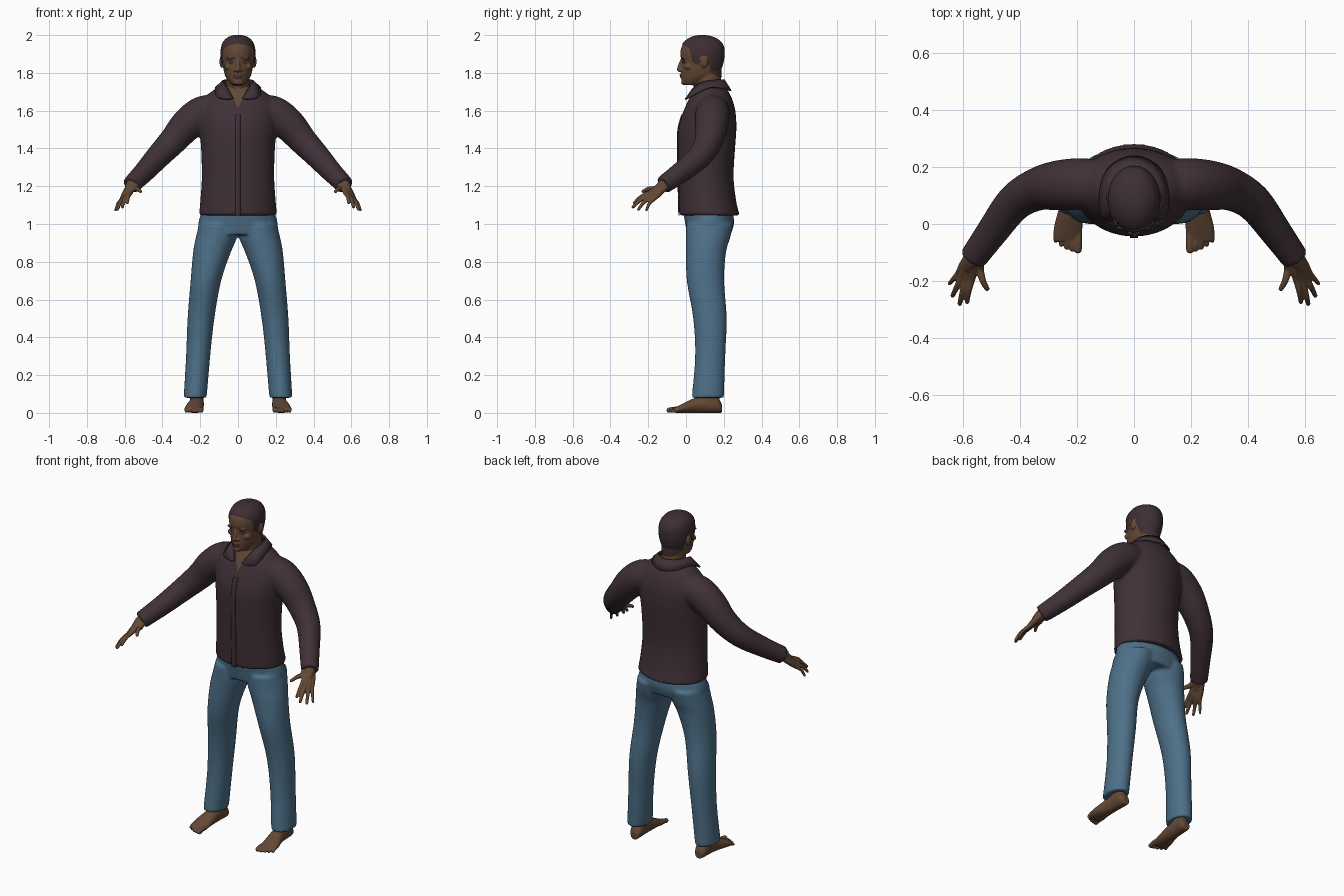
import bpy, bmesh, math
from mathutils import Vector, Matrix

old = bpy.data.objects.get("Cube")
if old:
    bpy.data.objects.remove(old, do_unlink=True)


def material(name, rgb):
    m = bpy.data.materials.new(name)
    m.use_nodes = True
    m.diffuse_color = (*rgb, 1)
    bsdf = next(n for n in m.node_tree.nodes if n.type == 'BSDF_PRINCIPLED')
    bsdf.inputs["Base Color"].default_value = (*rgb, 1)
    bsdf.inputs["Roughness"].default_value = 0.8
    return m


SKIN = material("brown skin", (0.125, 0.066, 0.036))
SHIRT = material("dark plum cloth", (0.05, 0.03, 0.038))
DENIM = material("blue denim", (0.075, 0.16, 0.245))
HAIR = material("dark hair", (0.046, 0.028, 0.034))
LIPS = material("lips", (0.1, 0.042, 0.03))
EYES = material("eyes", (0.09, 0.07, 0.06))


def spline(rows, n=4):
    """Catmull-Rom through a list of equal-length tuples."""
    out = []
    for i in range(len(rows) - 1):
        a, b, c, d = rows[max(i - 1, 0)], rows[i], rows[i + 1], rows[min(i + 2, len(rows) - 1)]
        for k in range(n):
            t = k / n
            out.append(tuple(0.5 * (2 * q + (r - p) * t + (2 * p - 5 * q + 4 * r - s) * t * t
                                    + (3 * q - p - 3 * r + s) * t ** 3)
                             for p, q, r, s in zip(a, b, c, d)))
    return out + [tuple(rows[-1])]


def loft(bm, ellipses, sides=32):
    """Closed skin over ellipses given as (centre, u axis, v axis)."""
    rings = []
    for c, u, v in ellipses:
        angles = [2 * math.pi * k / sides for k in range(sides)]
        rings.append([bm.verts.new(c + u * math.cos(a) + v * math.sin(a)) for a in angles])
    for a, b in zip(rings, rings[1:]):
        for k in range(sides):
            j = (k + 1) % sides
            bm.faces.new((a[k], a[j], b[j], b[k]))
    bm.faces.new(rings[0][::-1])
    bm.faces.new(rings[-1])


def column(bm, rows, s=1):
    """Upright loft from rows of (z, x centre, x radius, y front, y back)."""
    loft(bm, [(Vector((s * x, (f + b) / 2, z)), Vector((r, 0, 0)), Vector((0, (b - f) / 2, 0)))
              for z, x, r, f, b in spline(rows)])


def ball(bm, c, size, s=1):
    m = Matrix.Translation((s * c[0], c[1], c[2])) @ Matrix.Diagonal((*size, 1))
    bmesh.ops.create_icosphere(bm, subdivisions=3, radius=1, matrix=m)


def tube(bm, rows, s=1, round_tip=True):
    """Round tube along rows of (x, y, z, radius)."""
    pts = [(Vector((s * x, y, z)), r) for x, y, z, r in spline(rows)]
    ells = []
    for i, (p, r) in enumerate(pts):
        t = (pts[min(i + 1, len(pts) - 1)][0] - pts[max(i - 1, 0)][0]).normalized()
        u = t.cross(Vector((1, 0, 0))).normalized()
        ells.append((p, u * r, t.cross(u) * r))
    loft(bm, ells, 20)
    if round_tip:
        ball(bm, pts[-1][0], [pts[-1][1]] * 3)


def make_object(name, bm, mats):
    bmesh.ops.recalc_face_normals(bm, faces=bm.faces)
    me = bpy.data.meshes.new(name)
    bm.to_mesh(me)
    bm.free()
    ob = bpy.data.objects.new(name, me)
    bpy.context.collection.objects.link(ob)
    for m in mats:
        me.materials.append(m)
    me.shade_smooth()
    return ob


def fuse(name, bm, voxel, rounds, mats):
    """Blend overlapping solids into one smooth skin."""
    ob = make_object(name, bm, [])
    mod = ob.modifiers.new("blend", 'REMESH')
    mod.mode, mod.voxel_size = 'VOXEL', voxel
    mod = ob.modifiers.new("soften", 'SMOOTH')
    mod.factor, mod.iterations = 0.5, rounds
    bpy.context.view_layer.update()
    dg = bpy.context.evaluated_depsgraph_get()
    me = bpy.data.meshes.new_from_object(ob.evaluated_get(dg))
    ob.modifiers.clear()
    ob.data = me
    me.materials.clear()
    for m in mats:
        me.materials.append(m)
    me.shade_smooth()
    return ob


def sheet(name, edge_a, edge_b, thick, mat):
    """Thin cloth strip between two edges."""
    bm = bmesh.new()
    a, b = ([bm.verts.new(p) for p in spline(e, 6)] for e in (edge_a, edge_b))
    for i in range(len(a) - 1):
        bm.faces.new((a[i], a[i + 1], b[i + 1], b[i]))
    ob = make_object(name, bm, [mat])
    mod = ob.modifiers.new("thickness", 'SOLIDIFY')
    mod.thickness, mod.offset = thick, 0
    return ob


# Shirt: torso and sleeves blended
torso = [(1.045, 0, .207, -.036, .285), (1.12, 0, .2, -.038, .266), (1.25, 0, .192, -.041, .252),
         (1.4, 0, .196, -.044, .26), (1.5, 0, .205, -.041, .267), (1.58, 0, .212, -.02, .264),
         (1.64, 0, .198, .005, .252), (1.69, 0, .155, .03, .232), (1.72, 0, .11, .045, .212),
         (1.735, 0, .075, .055, .2)]
sleeve = [(.11, .14, 1.6, .085), (.19, .14, 1.585, .092), (.27, .135, 1.525, .088),
          (.34, .122, 1.445, .076), (.42, .075, 1.36, .066), (.5, -.03, 1.272, .056),
          (.565, -.12, 1.207, .049)]
bm = bmesh.new()
column(bm, torso)
for s in (1, -1):
    tube(bm, sleeve, s, False)
shirt = fuse("shirt", bm, 0.009, 5, [SHIRT, SKIN])

# Open neck, cut cleanly along a V
bm = bmesh.new()
bm.from_mesh(shirt.data)
for s in (1, -1):
    faces = [f for f in bm.faces if f.calc_center_median().z > 1.55 and f.calc_center_median().y < .1]
    geom = faces + list({e for f in faces for e in f.edges}) + list({v for f in faces for v in f.verts})
    bmesh.ops.bisect_plane(bm, geom=geom, plane_co=(0, 0, 1.61), plane_no=(1, 0, -.42 * s))
for f in bm.faces:
    c = f.calc_center_median()
    f.material_index = int(c.y < .1 and abs(c.x) < .42 * (c.z - 1.61))
bm.to_mesh(shirt.data)
bm.free()

# Folded collar and front placket
mirrored = lambda half: [(-x, y, z) for x, y, z in half[:0:-1]] + half
sheet("collar",
      mirrored([(0, .202, 1.762), (.055, .18, 1.762), (.08, .12, 1.757), (.066, .055, 1.735), (.024, .002, 1.665)]),
      mirrored([(0, .238, 1.705), (.08, .205, 1.715), (.118, .125, 1.722), (.11, .02, 1.672), (.05, -.004, 1.66)]),
      .008, SHIRT)
front = [(z, f - .002) for z, _, _, f, _ in torso if z < 1.6]
sheet("placket", [(-.014, y, z) for z, y in front], [(.014, y, z) for z, y in front], .005, SHIRT)

# Jeans: hips and legs blended
hips = [(1.1, 0, .18, -.015, .235), (1.05, 0, .198, -.012, .25), (1, 0, .211, -.004, .254), (.945, 0, .21, .005, .238)]
leg = [(1, .106, .1, 0, .25), (.93, .114, .109, 0, .235), (.85, .138, .1, 0, .212),
       (.7, .17, .081, .004, .202), (.5, .196, .071, .038, .216), (.3, .211, .064, .048, .208),
       (.08, .227, .061, .03, .201)]
bm = bmesh.new()
column(bm, hips)
for s in (1, -1):
    column(bm, leg, s)
fuse("jeans", bm, 0.009, 5, [DENIM])

# Feet: sole loft, ankle and toes
sole = [(.19, .216, .022, .045), (.165, .217, .036, .085), (.11, .219, .038, .095), (.06, .222, .041, .085),
        (0, .23, .049, .058), (-.04, .233, .051, .038), (-.06, .234, .047, .028)]
for side, s in (("left", 1), ("right", -1)):
    bm = bmesh.new()
    loft(bm, [(Vector((s * x, y, h / 2)), Vector((r, 0, 0)), Vector((0, 0, h / 2)))
              for y, x, r, h in spline(sole)])
    column(bm, [(.04, .218, .036, .08, .18), (.16, .22, .038, .085, .17)], s)
    for k in range(5):
        x, r = .196 + .0195 * k, .014 if k == 0 else .0105 - .0006 * k
        tip = -.09 + .002 * k * k
        tube(bm, [(x, -.03, .02, r), (x, tip + .022, .019, r * .95), (x + .001, tip, r, r)], s)
    fuse(side + "_foot", bm, 0.004, 3, [SKIN])

# Hands: each finger runs from the wrist, the palm forms where they blend
wrist = Vector((.562, -.108, 1.212))
fingers = [((.57, -.192, 1.165), (.586, -.274, 1.112), .0105),
           ((.587, -.195, 1.152), (.612, -.28, 1.09), .0108),
           ((.604, -.187, 1.14), (.637, -.252, 1.077), .0102),
           ((.617, -.173, 1.13), (.648, -.209, 1.073), .009),
           ((.541, -.16, 1.188), (.516, -.228, 1.172), .0115)]
middle = Vector((.594, -.187, 1.147))
for side, s in (("left", 1), ("right", -1)):
    bm = bmesh.new()
    tube(bm, [(.545, -.09, 1.226, .034), (.565, -.123, 1.203, .031), (.577, -.148, 1.183, .024)], s)
    for knuckle, tip, r in fingers:
        k, t = Vector(knuckle), Vector(tip)
        root = wrist + (k - middle) * .4
        bend = k.lerp(t, .5) + Vector((.003, -.004, .006))
        tube(bm, [(*root, .018), (*root.lerp(k, .6), .0165), (*k, r * 1.25), (*bend, r), (*t, r * .78)], s)
    fuse(side + "_hand", bm, 0.004, 3, [SKIN])

# Head: skull, neck, ears and facial features blended
skull = [(1.735, 0, .03, -.008, .06), (1.75, 0, .046, -.021, .1), (1.78, 0, .066, -.025, .155),
         (1.82, 0, .077, -.026, .182), (1.86, 0, .084, -.024, .195), (1.9, 0, .088, -.03, .2),
         (1.94, 0, .084, -.023, .196), (1.97, 0, .069, .002, .174), (1.988, 0, .045, .035, .138),
         (1.995, 0, .02, .065, .105)]
bm = bmesh.new()
column(bm, skull)
column(bm, [(1.65, 0, .068, .05, .2), (1.74, 0, .063, .042, .188), (1.82, 0, .062, .04, .182)])
tube(bm, [(0, -.021, 1.868, .009), (0, -.031, 1.84, .011), (0, -.035, 1.818, .0135)])
ball(bm, (0, -.024, 1.79), (.025, .011, .0065))
ball(bm, (0, -.022, 1.779), (.022, .011, .0075))
ball(bm, (0, -.013, 1.75), (.024, .013, .014))
for s in (1, -1):
    ball(bm, (.014, -.026, 1.814), (.01, .012, .009), s)
    ball(bm, (.034, -.013, 1.877), (.028, .011, .009), s)
    ball(bm, (.052, .012, 1.832), (.021, .02, .016), s)
    ball(bm, (.087, .097, 1.86), (.011, .02, .033), s)
head = fuse("head", bm, 0.004, 3, [SKIN, HAIR, LIPS])

# Hair, brows and lips by position; the hair stands slightly proud
HAIRLINE = [(-1, 1.953), (-.02, 1.953), (.02, 1.935), (.036, 1.86), (.064, 1.845), (.076, 1.893),
            (.115, 1.89), (.132, 1.8), (.19, 1.772), (1, 1.772)]


def is_hair(p):
    for (y0, z0), (y1, z1) in zip(HAIRLINE, HAIRLINE[1:]):
        if y0 <= p.y < y1:
            return p.z > z0 + (z1 - z0) * (p.y - y0) / (y1 - y0)
    return False


for f in head.data.polygons:
    p, x = f.center, abs(f.center.x)
    brow = p.y < .02 and .014 < x < .056 and abs(p.z - 1.88 + (x - .035) ** 2 * 6) < .005
    lips = p.y < -.018 and x < .024 and 1.773 < p.z < 1.796
    f.material_index = 1 if is_hair(p) or brow else 2 if lips else 0
moves = [(v, v.normal * .005) for v in head.data.vertices if is_hair(v.co)]
for v, d in moves:
    v.co += d

# Eyes
for side, s in (("left", 1), ("right", -1)):
    bm = bmesh.new()
    ball(bm, (.033, -.009, 1.857), (.014, .011, .007), s)
    make_object(side + "_eye", bm, [EYES])
